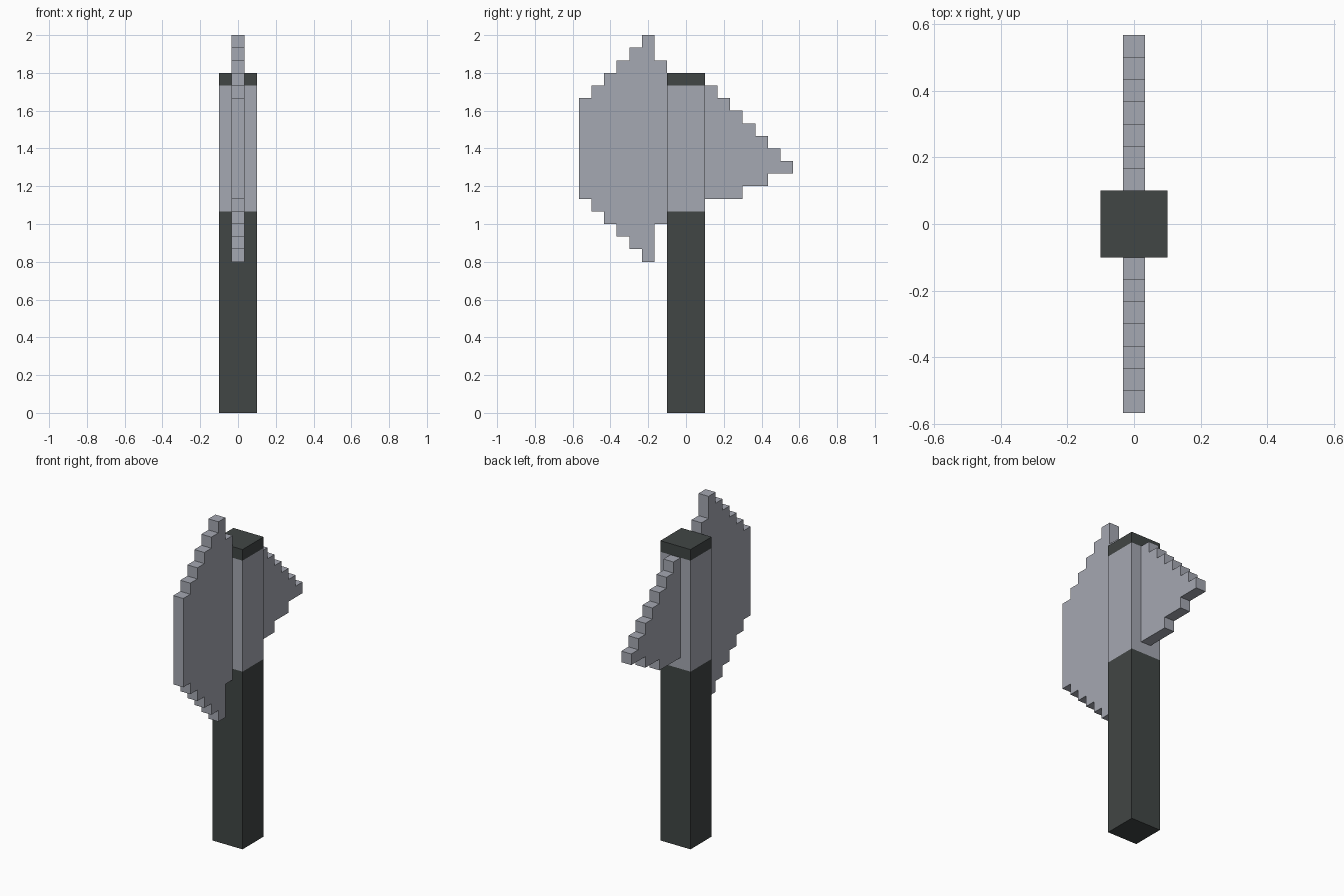
import bpy
import bmesh

UNIT = 2 / 30  # one block of the stepped grid

cube = bpy.data.objects.get("Cube")
if cube:
    bpy.data.objects.remove(cube, do_unlink=True)


def make_material(name, rgb):
    mat = bpy.data.materials.new(name)
    mat.use_nodes = True
    mat.diffuse_color = (*rgb, 1)
    mat.node_tree.nodes["Principled BSDF"].inputs["Base Color"].default_value = (*rgb, 1)
    return mat


steel = make_material("steel grey", (0.376, 0.392, 0.445))
dark = make_material("dark grip", (0.053, 0.061, 0.059))


def finish(name, bm, *materials):
    bmesh.ops.recalc_face_normals(bm, faces=bm.faces)
    mesh = bpy.data.meshes.new(name)
    bm.to_mesh(mesh)
    bm.free()
    for mat in materials:
        mesh.materials.append(mat)
    obj = bpy.data.objects.new(name, mesh)
    bpy.context.collection.objects.link(obj)
    return obj


def stepped_plate(name, start, columns):
    """Extrude the stair-step outline of (bottom, top) block columns along x."""
    lower, upper = [], []
    for i, (bottom, top) in enumerate(columns):
        for y in (start + i, start + i + 1):
            lower.append((y, bottom))
            upper.append((y, top))
    # drop the repeated points where neighbouring columns are level
    outline = list(dict.fromkeys(lower + upper[::-1]))
    bm = bmesh.new()
    face = bm.faces.new([bm.verts.new((-UNIT / 2, y * UNIT, z * UNIT)) for y, z in outline])
    grown = bmesh.ops.extrude_face_region(bm, geom=[face], use_keep_orig=True)["geom"]
    moved = [v for v in grown if isinstance(v, bmesh.types.BMVert)]
    bmesh.ops.translate(bm, verts=moved, vec=(UNIT, 0, 0))
    return finish(name, bm, steel)


# Square handle, with a steel band between two heights
HEIGHT, BAND_LOW, BAND_HIGH = 27 * UNIT, 16 * UNIT, 26 * UNIT
bm = bmesh.new()
bmesh.ops.create_cube(bm, size=1)
bmesh.ops.scale(bm, vec=(3 * UNIT, 3 * UNIT, HEIGHT), verts=bm.verts)
bmesh.ops.translate(bm, vec=(0, 0, HEIGHT / 2), verts=bm.verts)
for z in (BAND_LOW, BAND_HIGH):
    geom = bm.verts[:] + bm.edges[:] + bm.faces[:]
    bmesh.ops.bisect_plane(bm, geom=geom, plane_co=(0, 0, z), plane_no=(0, 0, 1))
for face in bm.faces:
    face.material_index = int(BAND_LOW < face.calc_center_median().z < BAND_HIGH)
finish("handle", bm, dark, steel)

# Broad blade at the front: widens one block per column, then a shorter neck
blade = [(17 - i, 25 + i) for i in range(6)] + [(15, 28)]
stepped_plate("axe_blade", -8.5, blade)

# Tapering spike at the back
spike_bottoms = (17, 17, 17, 18, 18, 19, 19)
spike = [(bottom, 26 - i) for i, bottom in enumerate(spike_bottoms)]
stepped_plate("back_spike", 1.5, spike)
